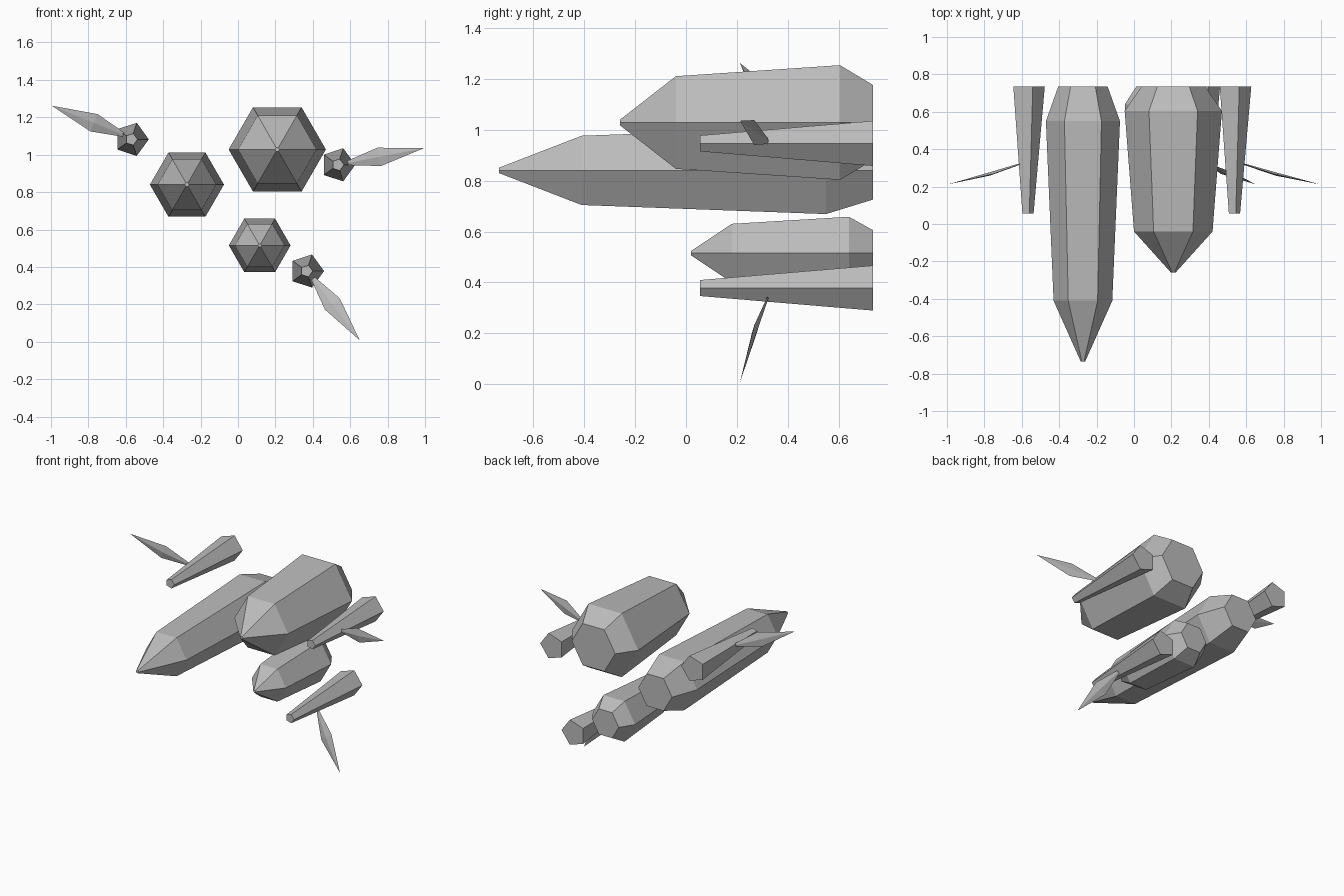
import bpy, bmesh, math
from mathutils import Vector

if "Cube" in bpy.data.objects:
    bpy.data.objects.remove(bpy.data.objects["Cube"])

grey = bpy.data.materials.new("grey")
grey.diffuse_color = (0.5, 0.5, 0.5, 1)
grey.use_nodes = True
grey.node_tree.nodes["Principled BSDF"].inputs["Base Color"].default_value = grey.diffuse_color


def finish(name, bm):
    bmesh.ops.recalc_face_normals(bm, faces=bm.faces)
    mesh = bpy.data.meshes.new(name)
    bm.to_mesh(mesh)
    bm.free()
    mesh.materials.append(grey)
    bpy.context.collection.objects.link(bpy.data.objects.new(name, mesh))


def loft(name, cx, cz, sides, stations):
    """Capped faceted body along y; stations are (y, radius)."""
    bm = bmesh.new()
    rings = []
    for y, r in stations:
        angles = [2 * math.pi * i / sides for i in range(sides)]
        rings.append([bm.verts.new((cx + r * math.cos(a), y, cz + r * math.sin(a)))
                      for a in angles])
    for a, b in zip(rings, rings[1:]):
        for i in range(sides):
            j = (i + 1) % sides
            bm.faces.new((a[i], a[j], b[j], b[i]))
    bm.faces.new(rings[0])
    bm.faces.new(rings[-1])
    finish(name, bm)


def fin(name, x, z, degrees):
    """Thin leaf-shaped blade swept forward from its root."""
    a = math.radians(degrees)
    along = Vector((math.cos(a), 0, math.sin(a)))
    across = Vector((-math.sin(a), 0, math.cos(a)))
    root = Vector((x, 0, z))

    def ring(bm, d, y, width, thick):
        c = root + along * d + Vector((0, y, 0))
        offsets = (across * width, Vector((0, -thick, 0)),
                   -across * width, Vector((0, thick, 0)))
        return [bm.verts.new(c + o) for o in offsets]

    bm = bmesh.new()
    base = ring(bm, 0, 0.32, 0.012, 0.004)
    middle = ring(bm, 0.17, 0.268, 0.05, 0.009)
    tip = bm.verts.new(root + along * 0.413 + Vector((0, 0.212, 0)))
    for i in range(4):
        j = (i + 1) % 4
        bm.faces.new((base[i], base[j], middle[j], middle[i]))
        bm.faces.new((middle[i], middle[j], tip))
    bm.faces.new(base)
    finish(name, bm)


# Three hexagonal hulls with pointed noses and tapered tails
loft("large_hull", 0.21, 1.028, 6, [(-0.26, 0.012), (-0.04, 0.21), (0.605, 0.26), (0.735, 0.17)])
loft("long_hull", -0.273, 0.84, 6, [(-0.735, 0.012), (-0.41, 0.157), (0.55, 0.198), (0.735, 0.132)])
loft("small_hull", 0.116, 0.515, 6, [(0.02, 0.01), (0.18, 0.133), (0.64, 0.165), (0.735, 0.104)])

# Pentagonal pods, each with a fin
pods = [("left", -0.57, 1.082, (-0.612, 1.107, 158)),
        ("right", 0.534, 0.946, (0.588, 0.956, 11)),
        ("lower", 0.367, 0.378, (0.402, 0.338, -53))]
for side, x, z, blade in pods:
    loft(side + "_pod", x, z, 5, [(0.055, 0.033), (0.735, 0.093)])
    fin(side + "_fin", *blade)
